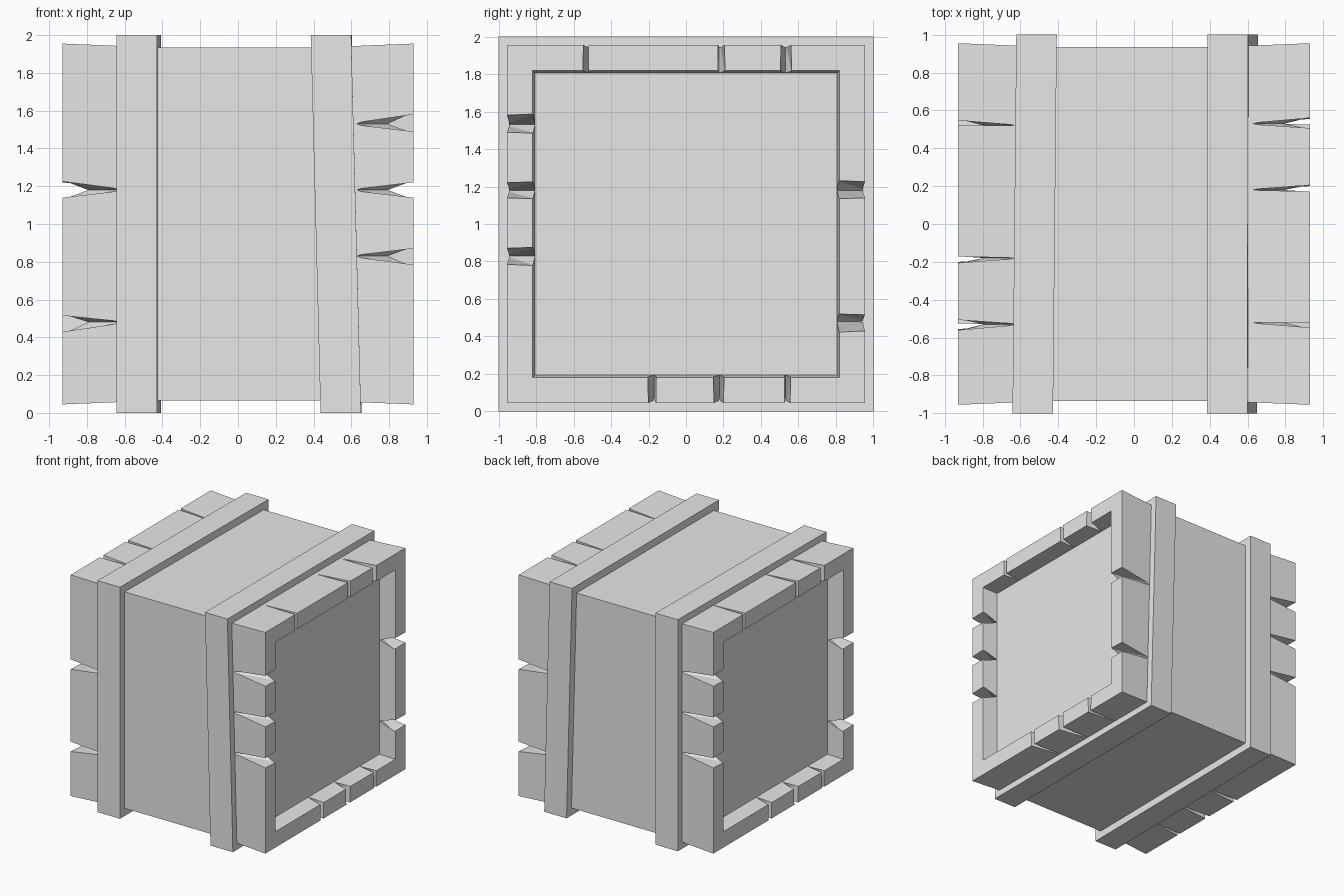
import bpy, bmesh
from math import pi
from mathutils import Matrix, Vector

cube = bpy.data.objects.get("Cube")
if cube:
    bpy.data.objects.remove(cube)

GREY = (0.8, 0.8, 0.8, 1)
mat = bpy.data.materials.new("plain_grey")
mat.use_nodes = True
mat.diffuse_color = GREY
mat.node_tree.nodes["Principled BSDF"].inputs["Base Color"].default_value = GREY


def finish(bm, name):
    bmesh.ops.recalc_face_normals(bm, faces=bm.faces)
    mesh = bpy.data.meshes.new(name)
    bm.to_mesh(mesh)
    bm.free()
    mesh.materials.append(mat)
    obj = bpy.data.objects.new(name, mesh)
    bpy.context.collection.objects.link(obj)
    return obj


def loft_squares(profile, name, closed=False):
    """Sweep square rings, given as (x, half width), along x."""
    bm = bmesh.new()
    corners = [(-1, -1), (1, -1), (1, 1), (-1, 1)]
    rings = [[bm.verts.new((x, h * a, 1 + h * b)) for a, b in corners] for x, h in profile]
    pairs = list(zip(rings, rings[1:]))
    if closed:
        pairs.append((rings[-1], rings[0]))
    else:
        bm.faces.new(rings[0])
        bm.faces.new(rings[-1])
    for r, s in pairs:
        for i in range(4):
            j = (i + 1) % 4
            bm.faces.new((r[i], r[j], s[j], s[i]))
    return finish(bm, name)


# Crate body: recessed ends, flared rims, straight middle
half = [(0.79, 0.805), (0.93, 0.818), (0.93, 0.955), (0.61, 0.942), (0.42, 0.935)]
body = loft_squares([(-x, h) for x, h in half] + half[::-1], "crate_body")

# Straps: one turned slightly about z, the other leaning about y
for name, x, shear_y, shear_z in [("right_strap", -0.525, 0.01, 0.0),
                                  ("left_strap", 0.52, 0.002, -0.026)]:
    strap = loft_squares([(-0.107, 0.93), (-0.107, 1), (0.107, 1), (0.107, 0.93)], name, True)
    for v in strap.data.vertices:
        v.co.x += x + shear_y * v.co.y + shear_z * (v.co.z - 1)

# Splits in the rims: (apex, low edge, high edge) along each side of one end
splits = {
    "front": [(1.53, 1.49, 1.58), (1.18, 1.14, 1.22), (0.83, 0.785, 0.87)],
    "back": [(1.18, 1.14, 1.225), (0.48, 0.43, 0.515)],
    "top": [(-0.52, -0.547, -0.52), (0.18, 0.172, 0.205), (0.53, 0.507, 0.56)],
    "bottom": [(-0.17, -0.2, -0.16), (0.18, 0.15, 0.2), (0.53, 0.525, 0.555)],
}


def place(side, x, t, depth):
    if side in ("front", "back"):
        return Vector((x, -depth if side == "front" else depth, t))
    return Vector((x, t, 1 + depth if side == "top" else 1 - depth))


bm = bmesh.new()
for side, cuts in splits.items():
    for apex, low, high in cuts:
        for turn in (0, pi):
            rot = Matrix.Rotation(turn, 3, 'Z')
            points = []
            for depth, x in ((0.97, 0.595), (0.79, 0.81)):
                grow = (0.96 - x) / (0.93 - x)
                points += [(x, apex, depth), (0.96, apex + (low - apex) * grow, depth),
                           (0.96, apex + (high - apex) * grow, depth)]
            verts = [bm.verts.new(rot @ place(side, *p)) for p in points]
            bmesh.ops.convex_hull(bm, input=verts)
cutter = finish(bm, "split_cutter")
cutter.hide_render = True

# Cut the splits, then drop the cutter
mod = body.modifiers.new("splits", 'BOOLEAN')
mod.operation = 'DIFFERENCE'
mod.solver = 'EXACT'
mod.object = cutter
bpy.context.view_layer.objects.active = body
bpy.ops.object.modifier_apply(modifier=mod.name)
bpy.data.objects.remove(cutter)
